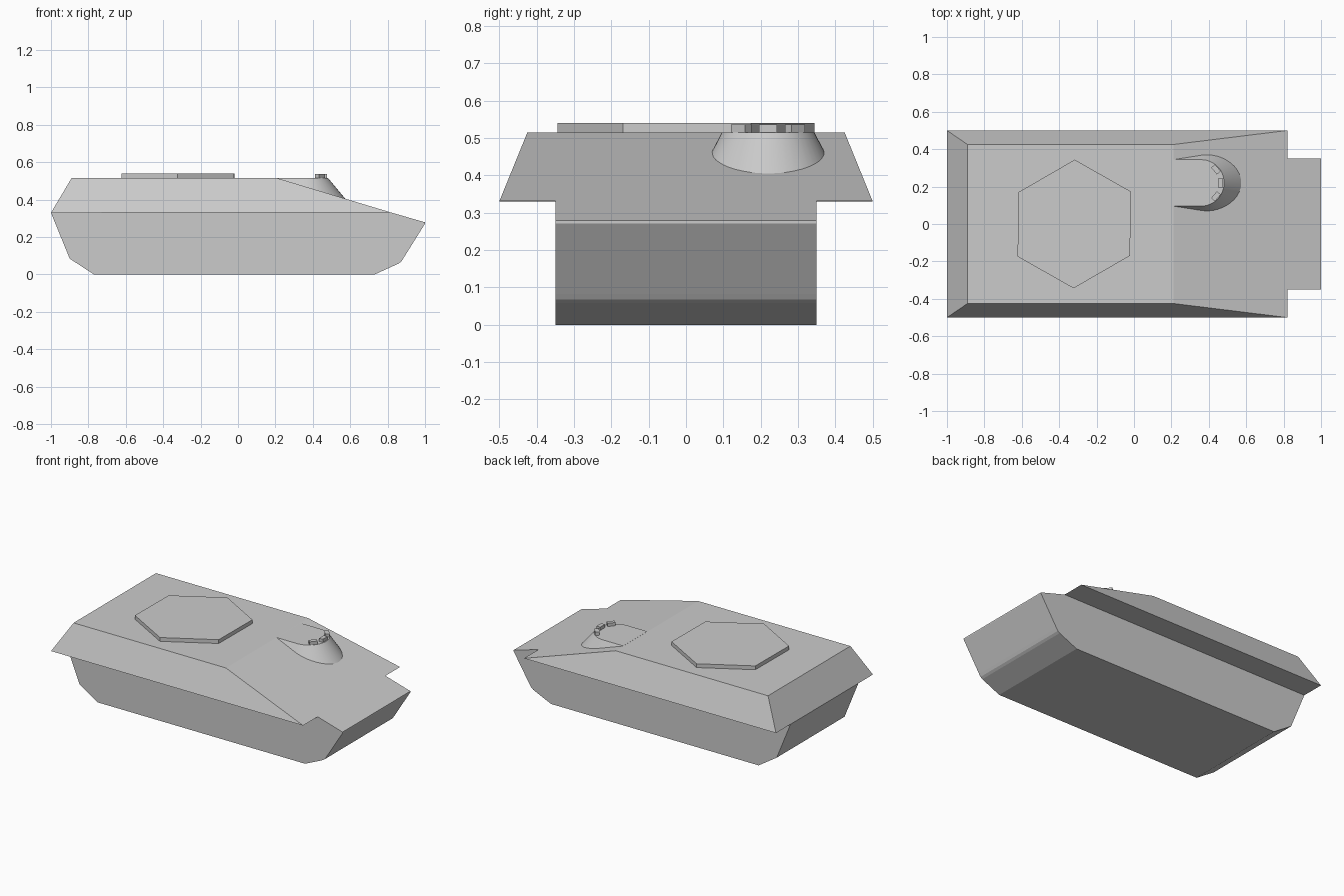
import bpy, bmesh, math
from mathutils import Matrix

if "Cube" in bpy.data.objects:
    bpy.data.objects.remove(bpy.data.objects["Cube"])


def make_object(name, faces, smooth=None):
    """Build a welded mesh from a list of point loops."""
    bm = bmesh.new()
    for f in faces:
        bm.faces.new([bm.verts.new(p) for p in f])
    bmesh.ops.remove_doubles(bm, verts=bm.verts, dist=1e-5)
    bmesh.ops.recalc_face_normals(bm, faces=bm.faces)
    mesh = bpy.data.meshes.new(name)
    bm.to_mesh(mesh)
    bm.free()
    ob = bpy.data.objects.new(name, mesh)
    bpy.context.collection.objects.link(ob)
    if smooth:
        bpy.ops.object.select_all(action='DESELECT')
        ob.select_set(True)
        bpy.context.view_layer.objects.active = ob
        bpy.ops.object.shade_smooth_by_angle(angle=math.radians(smooth))
    return ob


def flip(p):
    return (p[0], -p[1], p[2])


def across(path):
    """One face spanning the hull: a path on +y closed by its mirror image."""
    return list(path) + [flip(p) for p in reversed(path)]


# Hull: narrow lower tub and wide sloped upper body in one shell
W = 0.35
profile = [(-1, .33), (-.9, .085), (-.77, 0), (.73, 0), (.858, .058),
           (.872, .068), (.882, .083), (1, .272), (1, .279), (.82, .331)]
tub = [(x, W, z) for x, z in profile]
rear, nose, shoulder = tub[0], tub[-2], tub[-1]
rear_out, front_out = (-1, .5, .33), (.82, .5, .331)
roof_rear, roof_front = (-.89, .425, .515), (.21, .425, .515)

faces = [across(tub[i:i + 2]) for i in range(len(tub) - 2)]
faces += [across([nose, shoulder, front_out, roof_front]),
          across([roof_front, roof_rear]),
          across([roof_rear, rear_out, rear])]
for side in (tub, [rear, rear_out, front_out, shoulder],
             [rear_out, front_out, roof_front, roof_rear]):
    faces += [side, [flip(p) for p in side]]
make_object("hull", faces)

# Hexagonal turret ring plate on the roof
bm = bmesh.new()
bmesh.ops.create_cone(bm, cap_ends=True, segments=6, radius1=.342, radius2=.342, depth=.035,
                      matrix=Matrix.Translation((-.32, 0, .5225)) @ Matrix.Diagonal((1.02, 1, 1, 1))
                      @ Matrix.Rotation(math.radians(30), 4, 'Z'))
# Keep corners pointing sideways
if max(v.co.y for v in bm.verts) < .33:
    bmesh.ops.rotate(bm, verts=bm.verts, cent=(-.32, 0, 0),
                     matrix=Matrix.Rotation(math.radians(30), 3, 'Z'))
mesh = bpy.data.meshes.new("turret_plate")
bm.to_mesh(mesh)
bm.free()
bpy.context.collection.objects.link(bpy.data.objects.new("turret_plate", mesh))

# Driver's hump: flared rounded nose rising out of the sloped front
CX, CY, N = .36, .22, 24


def hump_ring(rx, ry, z):
    arc = [(CX + rx * math.cos(a), CY + ry * math.sin(a), z)
           for a in (math.pi * (i / N - .5) for i in range(N + 1))]
    return [(.212, CY - ry, z)] + arc + [(.212, CY + ry, z)]


top = hump_ring(.122, .124, .515)
base = hump_ring(.222, .187, .395)
n = len(top)
make_object("driver_hump", [top, base] + [
    [base[i], base[(i + 1) % n], top[(i + 1) % n], top[i]] for i in range(n)], smooth=30)

# Three periscopes fanned around the hump
for i, deg in enumerate((-40, 0, 40)):
    a = math.radians(deg)
    bpy.ops.mesh.primitive_cube_add(size=1, location=(
        CX + .102 * math.cos(a), CY + .112 * math.sin(a), .523), rotation=(0, 0, a))
    ob = bpy.context.object
    ob.name = f"periscope_{i + 1}"
    ob.scale = (.027, .048, .026)
